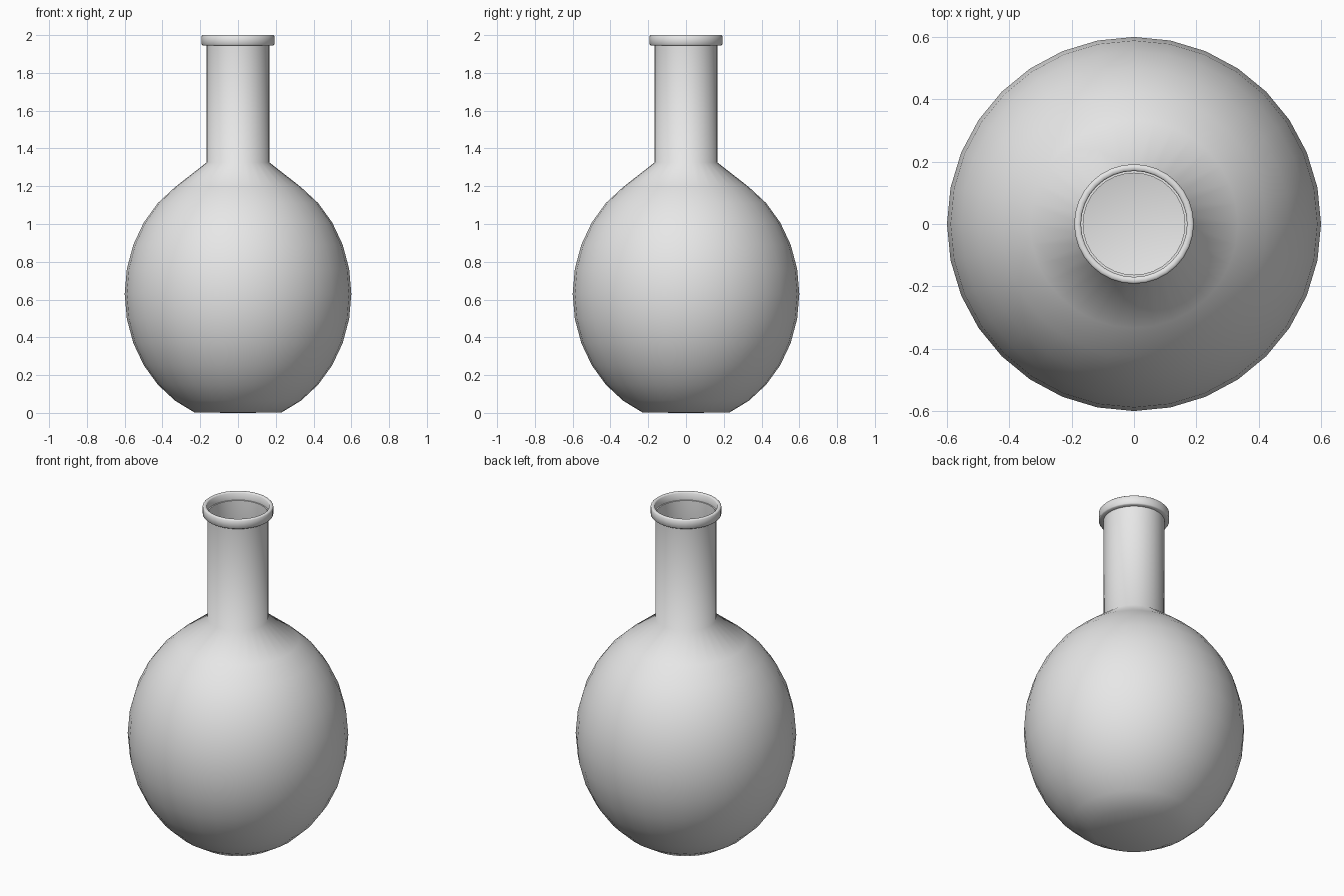
import bpy
import bmesh
from math import cos, sin, pi, tau, radians
from mathutils import Vector

cube = bpy.data.objects.get("Cube")
if cube:
    bpy.data.objects.remove(cube, do_unlink=True)

SIDES = 32

grey = bpy.data.materials.new("light grey")
grey.use_nodes = True
grey.diffuse_color = (0.8, 0.8, 0.8, 1)
grey.node_tree.nodes["Principled BSDF"].inputs["Base Color"].default_value = (0.8, 0.8, 0.8, 1)


def lathe(name, profile, angle):
    """Spin a closed (radius, height) profile around z into a smooth solid."""
    bm = bmesh.new()
    verts = [bm.verts.new((r, 0, z)) for r, z in profile]
    edges = [bm.edges.new((a, b)) for a, b in zip(verts, verts[1:] + verts[:1])]
    bmesh.ops.spin(bm, geom=verts + edges, cent=Vector(), axis=(0, 0, 1),
                   angle=tau, steps=SIDES, use_merge=False)
    bmesh.ops.remove_doubles(bm, verts=bm.verts, dist=0.0005)
    bmesh.ops.dissolve_degenerate(bm, edges=bm.edges, dist=0.0001)
    wires = [e for e in bm.edges if not e.link_faces]
    bmesh.ops.delete(bm, geom=wires, context='EDGES')
    bmesh.ops.recalc_face_normals(bm, faces=bm.faces)
    mesh = bpy.data.meshes.new(name)
    bm.to_mesh(mesh)
    bm.free()
    mesh.materials.append(grey)
    obj = bpy.data.objects.new(name, mesh)
    bpy.context.collection.objects.link(obj)
    bpy.ops.object.select_all(action='DESELECT')
    obj.select_set(True)
    bpy.context.view_layer.objects.active = obj
    bpy.ops.object.shade_smooth_by_angle(angle=radians(angle))
    return obj


def bulb(wall):
    """Rings of the stretched sphere, from the flat base up to the shoulder."""
    rings = [k * pi / 16 for k in range(-6, 6)]
    return [((0.6 - wall) * cos(a), 0.63 + (0.68 - wall) * sin(a)) for a in rings]


# Round body and neck, hollow with a thin wall
outer = [(0, 0)] + bulb(0) + [(0.167, 1.325), (0.167, 1.95)]
inner = [(0, 0.012)] + bulb(0.01) + [(0.163, 1.315), (0.163, 1.95)]
lathe("flask_body", outer + inner[::-1], 75)

# Raised collar around the mouth, with a small ledge inside
lathe("mouth_rim", [(0.163, 1.945), (0.187, 1.945), (0.192, 1.95), (0.192, 1.995),
                    (0.187, 2), (0.175, 2), (0.17, 1.995), (0.17, 1.953),
                    (0.163, 1.953)], 60)
